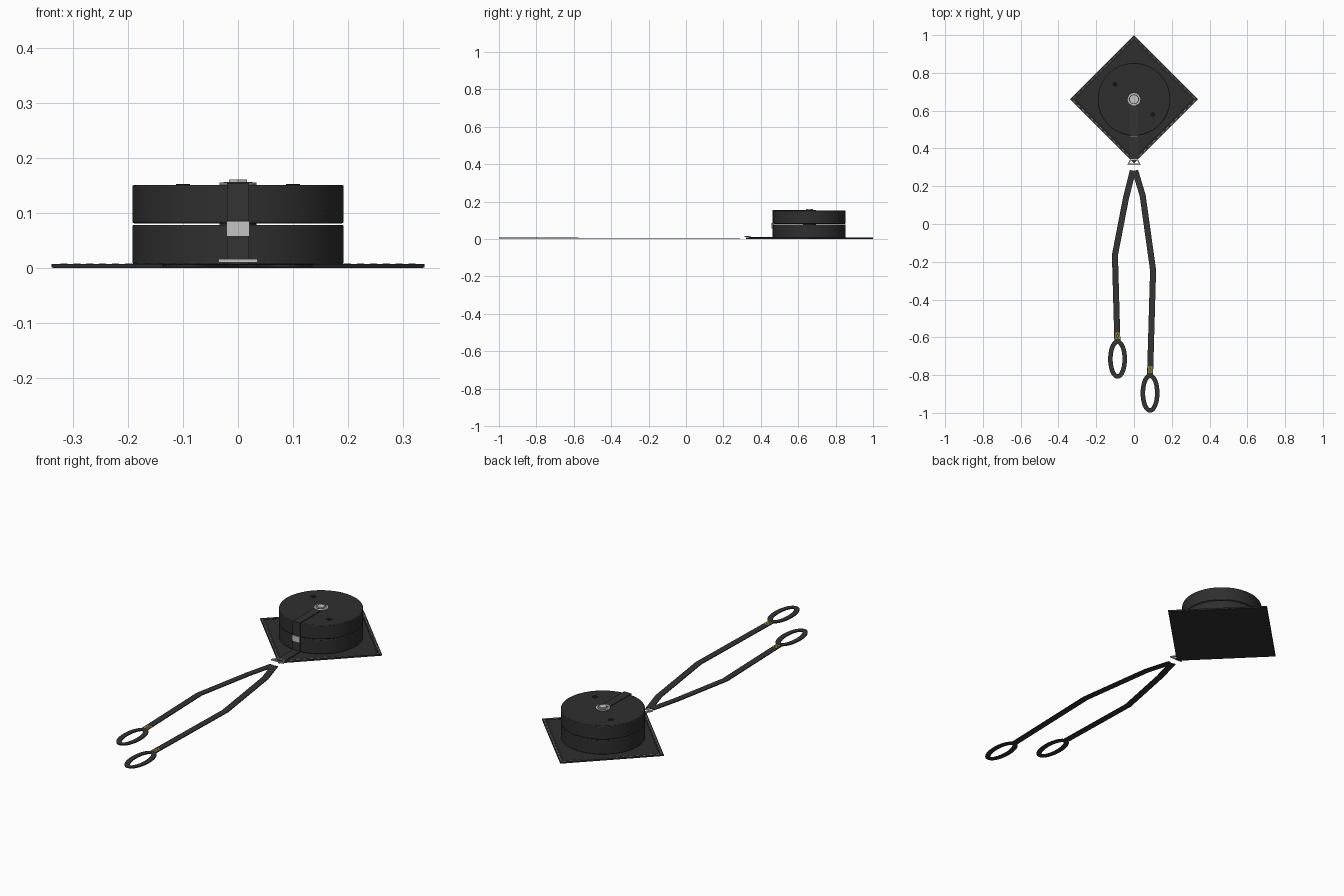
import bpy, bmesh, math
from mathutils import Vector, Matrix

if "Cube" in bpy.data.objects:
    bpy.data.objects.remove(bpy.data.objects["Cube"])

CY = 0.66          # centre of plate and discs
R = 0.192          # disc radius


def material(name, rgb):
    m = bpy.data.materials.new(name)
    m.diffuse_color = (*rgb, 1)
    m.use_nodes = True
    m.node_tree.nodes["Principled BSDF"].inputs["Base Color"].default_value = m.diffuse_color
    return m


BLACK = material("charcoal", (0.028, 0.028, 0.028))
WEB = material("webbing", (0.033, 0.033, 0.033))
HOLE = material("deep_black", (0.008, 0.008, 0.008))
STEEL = material("steel", (0.55, 0.55, 0.56))
THREAD = material("grey_thread", (0.3, 0.3, 0.3))
YELLOW = material("yellow_thread", (0.42, 0.32, 0.04))


def finish(name, bm, mat, smooth=False, bevel=0):
    bmesh.ops.recalc_face_normals(bm, faces=bm.faces)
    me = bpy.data.meshes.new(name)
    bm.to_mesh(me)
    bm.free()
    me.materials.append(mat)
    ob = bpy.data.objects.new(name, me)
    bpy.context.collection.objects.link(ob)
    if bevel:
        b = ob.modifiers.new("bevel", 'BEVEL')
        b.width, b.segments, b.limit_method = bevel, 2, 'ANGLE'
    if smooth:
        bpy.ops.object.select_all(action='DESELECT')
        ob.select_set(True)
        bpy.context.view_layer.objects.active = ob
        bpy.ops.object.shade_smooth_by_angle(angle=math.radians(35))
    return ob


def cylinder(name, x, y, z0, z1, r, mat, sides=64, bevel=0):
    bm = bmesh.new()
    bmesh.ops.create_cone(bm, cap_ends=True, segments=sides, radius1=r, radius2=r, depth=z1 - z0,
                          matrix=Matrix.Translation((x, y, (z0 + z1) / 2)))
    return finish(name, bm, mat, sides > 8, bevel)


def add_box(bm, centre, size, angle=0):
    bmesh.ops.create_cube(bm, size=1, matrix=Matrix.Translation(centre) @
                          Matrix.Rotation(angle, 4, 'Z') @ Matrix.Diagonal((*size, 1)))


def add_ribbon(bm, path, width, lo, hi, place, closed=False):
    """Mitred band along a flat path, thickened from lo to hi; place maps (u, v, w) to a point."""
    pts = [Vector(p) for p in path]
    n = len(pts)
    rings = []
    for i, p in enumerate(pts):
        a = pts[i - 1] if closed or i else p
        b = pts[(i + 1) % n] if closed or i < n - 1 else p
        d1 = (p - a).normalized() if p != a else (b - p).normalized()
        d2 = (b - p).normalized() if b != p else d1
        n1 = Vector((-d1.y, d1.x))
        m = (n1 + Vector((-d2.y, d2.x))).normalized()
        m *= width / 2 / max(m.dot(n1), 0.4)
        rings.append([bm.verts.new(place(*q, w)) for q, w in
                      ((p + m, lo), (p - m, lo), (p - m, hi), (p + m, hi))])
    for i in range(n if closed else n - 1):
        a, b = rings[i], rings[(i + 1) % n]
        for k in range(4):
            bm.faces.new((a[k], a[(k + 1) % 4], b[(k + 1) % 4], b[k]))
    if not closed:
        bm.faces.new(rings[0])
        bm.faces.new(rings[-1])


def flat(u, v, w):
    return (u, v, w)


def side(u, v, w):
    return (w, u, v)


def ribbon(name, path, width, lo, hi, mat, place=flat, closed=False, smooth=False):
    bm = bmesh.new()
    add_ribbon(bm, path, width, lo, hi, place, closed)
    return finish(name, bm, mat, smooth)


def diamond(r):
    return [(r * math.cos(k * math.pi / 2), CY + r * math.sin(k * math.pi / 2)) for k in range(4)]


# Diamond base plate with raised hem
bm = bmesh.new()
add_box(bm, (0, CY, 0.003), (0.476, 0.476, 0.006), math.pi / 4)
finish("base_plate", bm, BLACK)
ribbon("plate_hem", diamond(0.328), 0.015, 0.0005, 0.0075, BLACK, closed=True)
ribbon("hem_groove", diamond(0.314), 0.003, 0.0055, 0.0064, HOLE, closed=True)

# Dashed thread along the hem
bm = bmesh.new()
corners = [Vector(p) for p in diamond(0.328)]
for k in range(4):
    a, b = corners[k], corners[(k + 1) % 4]
    for j in range(14):
        p = a.lerp(b, (j + 0.5) / 14)
        add_box(bm, (p.x, p.y, 0.0076), (0.016, 0.0022, 0.0006), math.atan2(b.y - a.y, b.x - a.x))
finish("hem_stitching", bm, THREAD)

# Two stacked discs around a central post
cylinder("lower_disc", 0, CY, 0.0065, 0.0785, R, BLACK, 96, 0.003)
cylinder("upper_disc", 0, CY, 0.0812, 0.151, R, BLACK, 96, 0.003)
cylinder("centre_post", 0, CY, 0.004, 0.152, 0.034, BLACK, 32)
for s in (-1, 1):
    cylinder("disc_hole", s * 0.1, CY - s * 0.08, 0.149, 0.1525, 0.013, HOLE, 20)

# Fixing strap over the top, down the front and out to the corner
front = CY - R - 0.003
ribbon("fixing_strap", [(CY - 0.01, 0.1525), (front, 0.1525), (front, 0.009), (0.335, 0.009)],
       0.004, -0.02, 0.02, WEB, side)
bm = bmesh.new()
add_box(bm, (0, front - 0.004, 0.071), (0.042, 0.006, 0.028))
finish("strap_buckle", bm, STEEL, bevel=0.001)

# Washer and hex bolt
cylinder("washer", 0, CY, 0.151, 0.1555, 0.034, STEEL, 32, 0.001)
ribbon("washer_groove", [(0.024 * math.cos(t * math.pi / 16), CY + 0.024 * math.sin(t * math.pi / 16))
                         for t in range(32)], 0.004, 0.155, 0.1559, BLACK, closed=True)
cylinder("hex_bolt", 0, CY, 0.155, 0.161, 0.019, STEEL, 6)

# Trapezoid link at the plate corner
ribbon("corner_link", [(-0.031, 0.316), (0.031, 0.316), (0.018, 0.342), (-0.018, 0.342)],
       0.006, 0.010, 0.016, STEEL, closed=True)

# Two straps, each with stitched end and oval hand loop
legs = {
    "left": ([(-0.006, 0.283), (-0.042, 0.14), (-0.101, -0.165), (-0.088, -0.625)], -0.087, -0.715),
    "right": ([(0.006, 0.283), (0.046, 0.15), (0.101, -0.245), (0.085, -0.80)], 0.085, -0.895),
}
for tag, (path, lx, ly) in legs.items():
    ribbon(tag + "_strap", path, 0.032, 0.002, 0.006, WEB)
    oval = [(lx + 0.038 * math.cos(t * math.pi / 20), ly + 0.092 * math.sin(t * math.pi / 20))
            for t in range(40)]
    ribbon(tag + "_hand_loop", oval, 0.024, 0.0015, 0.0065, WEB, closed=True, smooth=True)
    # boxed cross of thread
    bm = bmesh.new()
    x0, x1, y0, y1 = lx - 0.010, lx + 0.010, ly + 0.108, ly + 0.138
    add_ribbon(bm, [(x0, y0), (x1, y0), (x1, y1), (x0, y1)], 0.004, 0.0058, 0.0068, flat, True)
    for ya, yb in ((y0, y1), (y1, y0)):
        add_ribbon(bm, [(x0, ya), (x1, yb)], 0.003, 0.0058, 0.0067, flat)
    finish(tag + "_loop_stitching", bm, YELLOW)
